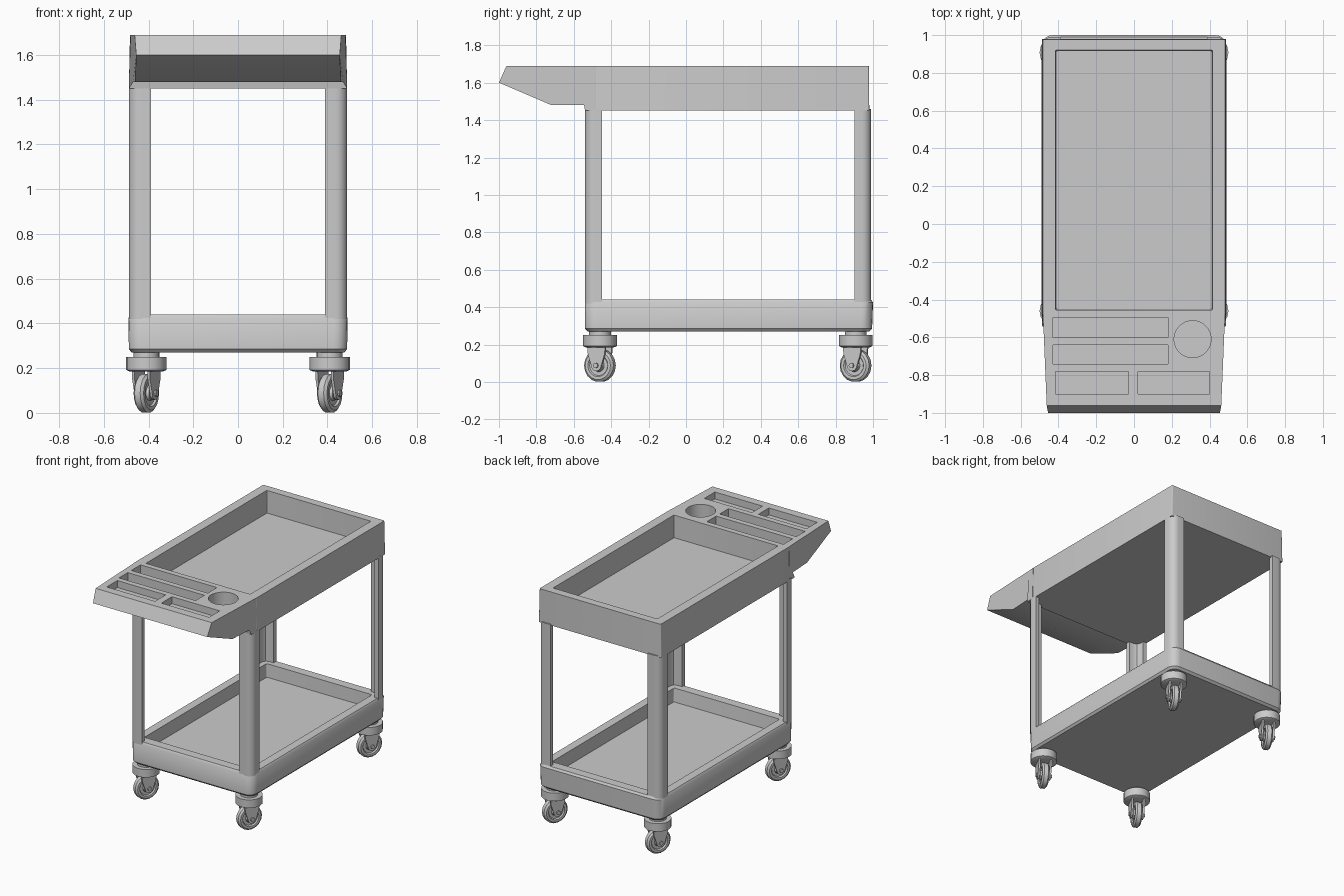
import bpy, bmesh
from math import sin, cos, pi, radians
from mathutils import Matrix, Vector

if "Cube" in bpy.data.objects:
    bpy.data.objects.remove(bpy.data.objects["Cube"])


def loft(name, rings, smooth=35):
    """Skin a list of equal-length rings and cap both ends."""
    bm = bmesh.new()
    vs = [[bm.verts.new(p) for p in r] for r in rings]
    n = len(vs[0])
    for a, b in zip(vs, vs[1:]):
        for i in range(n):
            j = (i + 1) % n
            bm.faces.new((a[i], a[j], b[j], b[i]))
    bm.faces.new(vs[0][::-1])
    bm.faces.new(vs[-1])
    bmesh.ops.recalc_face_normals(bm, faces=bm.faces)
    me = bpy.data.meshes.new(name)
    bm.to_mesh(me)
    bm.free()
    ob = bpy.data.objects.new(name, me)
    bpy.context.collection.objects.link(ob)
    bpy.ops.object.select_all(action='DESELECT')
    bpy.context.view_layer.objects.active = ob
    ob.select_set(True)
    if smooth:
        bpy.ops.object.shade_smooth_by_angle(angle=radians(smooth))
    return ob


def rrect(x, y0, y1, z, r, seg=5):
    """Rounded rectangle, symmetric in x."""
    pts = []
    for k, (cx, cy) in enumerate([(x - r, y1 - r), (r - x, y1 - r), (r - x, y0 + r), (x - r, y0 + r)]):
        for i in range(seg + 1):
            a = pi / 2 * (k + i / seg)
            pts.append((cx + r * cos(a), cy + r * sin(a), z))
    return pts


def circle_z(x, y, z, r, n):
    return [(x + r * cos(2 * pi * i / n), y + r * sin(2 * pi * i / n), z) for i in range(n)]


def circle_x(x, r, n):
    return [(x, r * cos(2 * pi * i / n), r * sin(2 * pi * i / n)) for i in range(n)]


def box(name, x0, x1, y0, y1, z0, z1):
    return loft(name, [[(x0, y0, z), (x1, y0, z), (x1, y1, z), (x0, y1, z)] for z in (z0, z1)], 0)


# Lower tray with rounded corners
loft("lower_tray", [
    rrect(0.475, -0.525, 0.98, 0.27, 0.05),
    rrect(0.488, -0.54, 0.995, 0.285, 0.06),
    rrect(0.49, -0.54, 1.0, 0.425, 0.06),
    rrect(0.48, -0.53, 0.99, 0.44, 0.05),
    rrect(0.42, -0.465, 0.925, 0.44, 0.01),
    rrect(0.415, -0.455, 0.92, 0.345, 0.01)])

# Upper tray with sharp corners
loft("upper_tray", [
    rrect(0.488, -0.485, 0.98, 1.45, 0.006),
    rrect(0.483, -0.485, 0.978, 1.69, 0.006),
    rrect(0.415, -0.455, 0.92, 1.69, 0.004),
    rrect(0.41, -0.45, 0.915, 1.53, 0.004)])

# Handle shelf: side profile as (y, z, half width)
prof = [(-0.484, 1.69, 0.483), (-0.53, 1.69, 0.48), (-0.96, 1.69, 0.462), (-1.0, 1.60, 0.455),
        (-0.72, 1.48, 0.46), (-0.545, 1.48, 0.47), (-0.54, 1.45, 0.488), (-0.484, 1.45, 0.488)]
handle = loft("handle_shelf", [[(s * w, y, z) for y, z, w in prof] for s in (-1, 1)], 0)

# Compartments and cup holder cut into the handle shelf
cutters = [
    box("cut", -0.43, 0.18, -0.60, -0.495, 1.63, 1.8),
    box("cut", -0.43, 0.18, -0.74, -0.64, 1.63, 1.8),
    box("cut", -0.415, -0.03, -0.90, -0.78, 1.64, 1.8),
    box("cut", 0.02, 0.40, -0.90, -0.78, 1.64, 1.8),
    loft("cut", [circle_z(0.31, -0.61, z, 0.098, 32) for z in (1.55, 1.8)], 0)]
for c in cutters:
    c.hide_render = True
    m = handle.modifiers.new("pocket", 'BOOLEAN')
    m.operation = 'DIFFERENCE'
    m.solver = 'EXACT'
    m.object = c
    bpy.ops.object.select_all(action='DESELECT')
    bpy.context.view_layer.objects.active = handle
    handle.select_set(True)
    bpy.ops.object.modifier_apply(modifier=m.name)
for c in cutters:
    bpy.data.objects.remove(c)
bpy.ops.object.shade_smooth_by_angle(angle=radians(25))

# Angle-section legs with a rounded outer corner
section = [(0.10, 0), (0.10, 0.03), (0.06, 0.03), (0.04, 0.04), (0.03, 0.06), (0.03, 0.09), (0, 0.09)]
section += [(0.05 - 0.05 * cos(a), 0.05 - 0.05 * sin(a)) for a in [pi / 2 * i / 6 for i in range(7)]]
for sx, side in ((-1, "left"), (1, "right")):
    for y, sy, end in ((-0.54, 1, "front"), (0.99, -1, "back")):
        loft(f"{end}_{side}_leg",
             [[(sx * (0.488 - u), y + sy * v, z) for u, v in section] for z in (0.42, 1.46)])

# Casters, all swivelled the same way
half = [(0.030, 0.012), (0.028, 0.03), (0.016, 0.034), (0.016, 0.054), (0.025, 0.06), (0.025, 0.076), (0.014, 0.088)]
wheel_prof = [(-x, r) for x, r in half] + [(x, r) for x, r in half[::-1]]
fork_side = [(-0.055, 0.11), (0.055, 0.11), (0.05, 0.06)]
fork_side += [(0.03 * cos(a), -0.03 * sin(a)) for a in [pi * i / 6 for i in range(7)]]
fork_side += [(-0.05, 0.06)]
for sx, side in ((-1, "left"), (1, "right")):
    for y, end in ((-0.46, "front"), (0.907, "back")):
        tag, x = f"{end}_{side}", sx * 0.41
        loft(tag + "_caster_mount", [circle_z(x, y, z, r, 16) for z, r in
             ((0.185, 0.075), (0.192, 0.09), (0.25, 0.09), (0.25, 0.058), (0.275, 0.058))])
        parts = [
            loft(tag + "_wheel", [circle_x(px, r, 18) for px, r in wheel_prof]),
            loft(tag + "_axle", [circle_x(px, 0.014, 8) for px in (-0.055, 0.055)])]
        for s in (-1, 1):
            parts.append(loft(tag + "_fork", [[(s * px, v, w) for v, w in fork_side]
                                              for px in (0.033, 0.045)]))
        for p in parts:
            p.matrix_world = Matrix.Translation(Vector((x, y, 0.088))) @ Matrix.Rotation(radians(-27), 4, 'Z')
